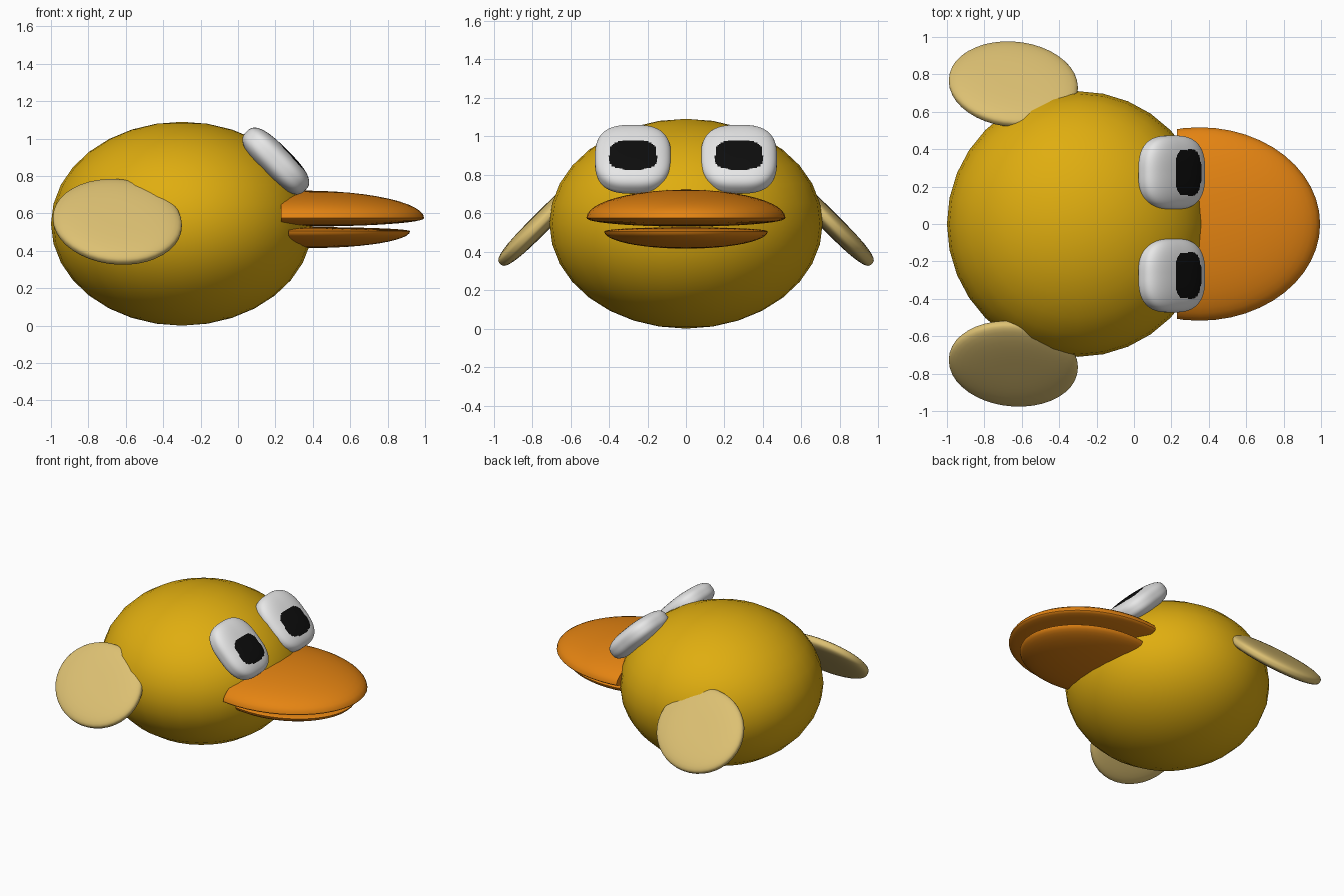
import bpy, bmesh, math
from mathutils import Matrix, Vector

old = bpy.data.objects.get("Cube")
if old:
    bpy.data.objects.remove(old, do_unlink=True)


def material(name, rgb):
    m = bpy.data.materials.new(name)
    m.use_nodes = True
    m.diffuse_color = (*rgb, 1)
    m.node_tree.nodes["Principled BSDF"].inputs["Base Color"].default_value = (*rgb, 1)
    return m


gold = material("body_gold", (0.74, 0.42, 0.005))
cream = material("wing_cream", (0.72, 0.53, 0.17))
orange = material("beak_orange", (0.78, 0.23, 0.006))
white = material("eye_white", (0.8, 0.8, 0.8))
black = material("pupil_black", (0.004, 0.004, 0.004))


def finish(bm, name, mats, matrix):
    bmesh.ops.recalc_face_normals(bm, faces=bm.faces[:])
    mesh = bpy.data.meshes.new(name)
    bm.to_mesh(mesh)
    bm.free()
    for m in mats:
        mesh.materials.append(m)
    obj = bpy.data.objects.new(name, mesh)
    obj.matrix_world = matrix
    bpy.context.collection.objects.link(obj)
    bpy.ops.object.select_all(action='DESELECT')
    obj.select_set(True)
    bpy.context.view_layer.objects.active = obj
    bpy.ops.object.shade_smooth_by_angle(angle=math.radians(45))
    return obj


def sphere(segments, rings):
    bm = bmesh.new()
    bmesh.ops.create_uvsphere(bm, u_segments=segments, v_segments=rings, radius=1)
    return bm


def frame(x_axis, y_axis, z_axis, centre):
    rot = Matrix((x_axis, y_axis, z_axis)).transposed().to_4x4()
    return Matrix.Translation(centre) @ rot


# Body: one squat ellipsoid
bm = sphere(32, 16)
bmesh.ops.scale(bm, vec=(0.7, 0.71, 0.545), verts=bm.verts)
finish(bm, "body", [gold], Matrix.Translation((-0.3, 0, 0.545)))


# Beak halves: lens shapes, cut flat where they enter the head
def beak(name, centre, length, width, up, down, back):
    bm = sphere(48, 24)
    for v in bm.verts:
        v.co.x *= length
        v.co.y *= width
        v.co.z *= up if v.co.z > 0 else down
    cut = bmesh.ops.bisect_plane(bm, geom=bm.verts[:] + bm.edges[:] + bm.faces[:],
                                 plane_co=(back - centre[0], 0, 0),
                                 plane_no=(-1, 0, 0), clear_outer=True)
    rim = [e for e in cut["geom_cut"] if isinstance(e, bmesh.types.BMEdge)]
    bmesh.ops.edgeloop_fill(bm, edges=rim)
    finish(bm, name, [orange], Matrix.Translation(centre))


beak("upper_beak", (0.35, 0, 0.575), 0.645, 0.517, 0.147, 0.045, 0.23)
beak("lower_beak", (0.385, 0, 0.505), 0.535, 0.425, 0.022, 0.09, 0.27)

# Wings: flat discs with rounded rims, sloping outwards and slightly turned
r = math.sqrt(0.5)
for side, name in ((-1, "front_wing"), (1, "back_wing")):
    bm = sphere(40, 24)
    for v in bm.verts:
        flat = math.hypot(v.co.x, v.co.y)
        v.co /= (flat ** 3 + abs(v.co.z) ** 3) ** (1 / 3)
    bmesh.ops.scale(bm, vec=(0.35, 0.305, 0.052), verts=bm.verts)
    slope = frame(Vector((1, 0, 0)), Vector((0, side * r, -r)), Vector((0, side * r, r)),
                  (-0.645, side * 0.747, 0.555))
    finish(bm, name, [cream], slope @ Matrix.Rotation(math.radians(-20 * side), 4, 'Z'))

# Eyes: tilted rounded slabs, pupils chosen from the outward faces
for side, name in ((-1, "front_eye"), (1, "back_eye")):
    bm = bmesh.new()
    bmesh.ops.create_cube(bm, size=2)
    bmesh.ops.subdivide_edges(bm, edges=bm.edges[:], cuts=39, use_grid_fill=True)
    for v in bm.verts:
        v.co = Vector([math.tan(c * math.pi / 4) for c in v.co])
        v.co /= sum(abs(c) ** 2.8 for c in v.co) ** (1 / 2.8)
    bmesh.ops.scale(bm, vec=(0.222, 0.198, 0.085), verts=bm.verts)
    for f in bm.faces:
        c = f.calc_center_median()
        spot = abs((c.x - 0.047) / 0.1) ** 3.5 + abs(c.y / 0.123) ** 3.5
        f.material_index = 1 if c.z > 0 and spot < 1 else 0
    tilt = frame(Vector((r, 0, -r)), Vector((0, 1, 0)), Vector((r, 0, r)),
                 (0.202, side * 0.275, 0.88))
    finish(bm, name, [white, black], tilt)
